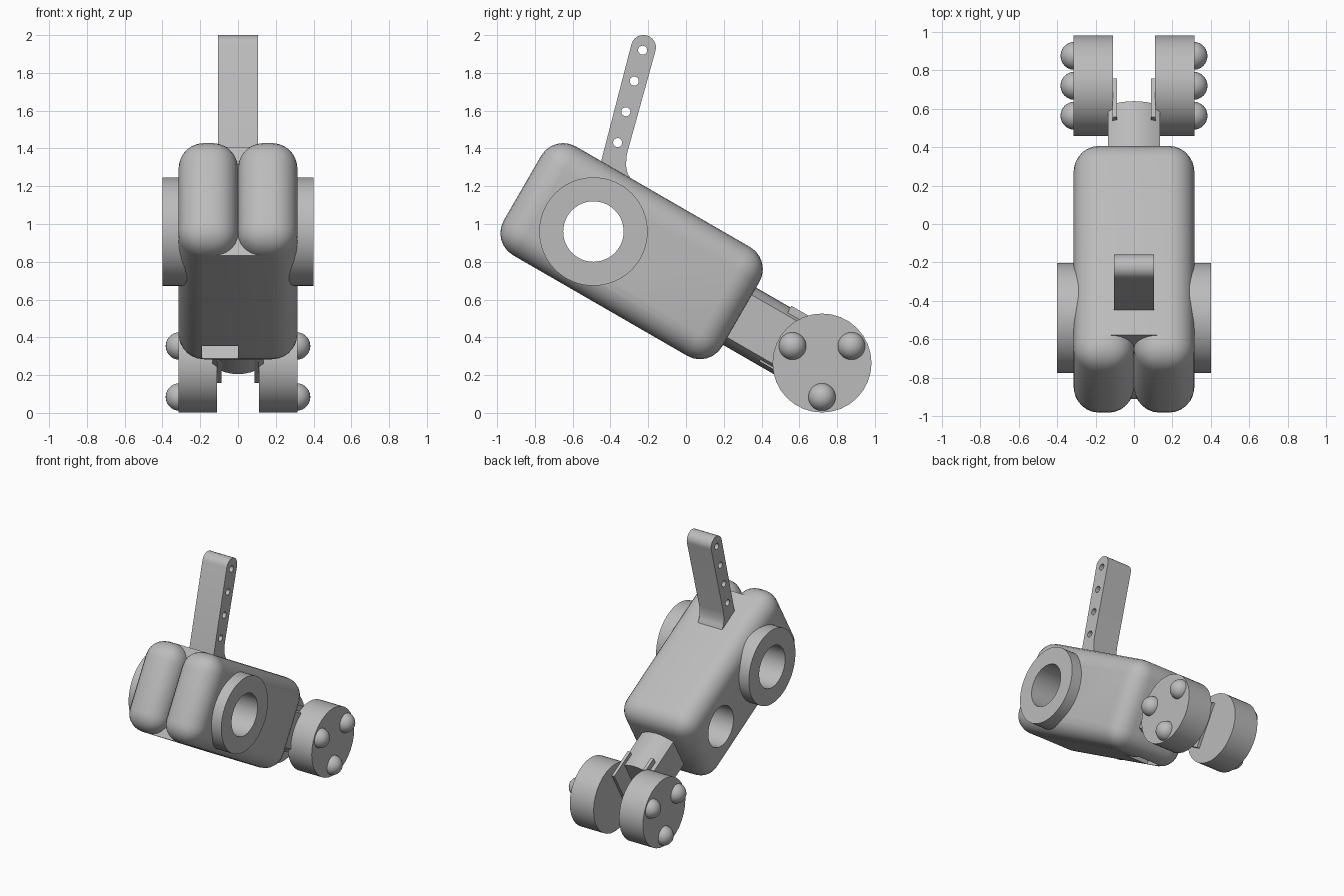
import bpy, bmesh, math
from mathutils import Matrix, Vector

cube = bpy.data.objects.get("Cube")
if cube:
    bpy.data.objects.remove(cube, do_unlink=True)

GREY = (0.5, 0.5, 0.5, 1)
mat = bpy.data.materials.new("plain grey")
mat.use_nodes = True
mat.diffuse_color = GREY
mat.node_tree.nodes["Principled BSDF"].inputs["Base Color"].default_value = GREY

# The body frame slopes down towards the back
TILT = Matrix.Rotation(math.radians(-30), 4, 'X')
FLAT = Matrix.Identity(4)


def finish(name, bm, frame=FLAT):
    bm.transform(frame)
    bmesh.ops.recalc_face_normals(bm, faces=bm.faces[:])
    me = bpy.data.meshes.new(name)
    bm.to_mesh(me)
    bm.free()
    me.materials.append(mat)
    ob = bpy.data.objects.new(name, me)
    bpy.context.collection.objects.link(ob)
    return ob


def activate(ob):
    bpy.ops.object.select_all(action='DESELECT')
    ob.select_set(True)
    bpy.context.view_layer.objects.active = ob


def smooth(ob):
    activate(ob)
    bpy.ops.object.shade_smooth_by_angle(angle=math.radians(32))
    return ob


def cut(ob, cutter):
    cutter.hide_render = True
    mod = ob.modifiers.new("cut", 'BOOLEAN')
    mod.operation = 'DIFFERENCE'
    mod.solver = 'EXACT'
    mod.object = cutter
    activate(ob)
    bpy.ops.object.modifier_apply(modifier=mod.name)
    bpy.data.objects.remove(cutter, do_unlink=True)


def box(name, lo, hi, round_edges=None, radius=0.0, frame=TILT):
    bm = bmesh.new()
    bmesh.ops.create_cube(bm, size=1)
    lo, hi = Vector(lo), Vector(hi)
    for v in bm.verts:
        v.co = [l + (c + 0.5) * (h - l) for l, h, c in zip(lo, hi, v.co)]
    if round_edges:
        edges = [e for e in bm.edges if round_edges((e.verts[0].co + e.verts[1].co) / 2)]
        bmesh.ops.bevel(bm, geom=edges, offset=radius, segments=6, profile=0.5,
                        affect='EDGES', clamp_overlap=True)
    return finish(name, bm, frame)


def prism(name, points, x0, x1):
    """Extrude a side profile of (y, z) points across x."""
    bm = bmesh.new()
    face = bm.faces.new([bm.verts.new((x0, y, z)) for y, z in points])
    ext = bmesh.ops.extrude_face_region(bm, geom=[face])["geom"]
    bmesh.ops.translate(bm, vec=(x1 - x0, 0, 0),
                        verts=[v for v in ext if isinstance(v, bmesh.types.BMVert)])
    return finish(name, bm)


def disc(name, centre, radius, x0, x1, sides=40):
    y, z = centre
    pts = [(y + radius * math.cos(2 * math.pi * i / sides),
            z + radius * math.sin(2 * math.pi * i / sides)) for i in range(sides)]
    return prism(name, pts, x0, x1)


HALF, FRONT, SPLIT, BACK, LOW, HIGH, R = 0.315, -1.345, -1.205, -0.01, 0.265, 0.93, 0.135
BORE = (-0.49, 0.96)

# Main body: all edges rounded except where it meets the split front
body = box("body", (-HALF, SPLIT, LOW), (HALF, BACK, HIGH),
           lambda m: m.y > SPLIT + 0.01, R)
cut(body, disc("bore_cutter", BORE, 0.22, -1, 1))
cut(body, disc("side_hole_cutter", (0.02, 0.667), 0.155, -0.5, 0.2))
cut(body, box("slot_cutter", (-0.19, -0.25, 0.1), (0, -0.1, 0.55)))
smooth(body)

# Two rounded front pads with a groove between them
for side, lo, hi in (("right", -HALF, 0), ("left", 0, HALF)):
    smooth(box(side + "_front_pad", (lo, FRONT, LOW), (hi, SPLIT, HIGH),
               lambda m: m.y < SPLIT - 0.01, R))

# Collar through the body with an open bore
collar = disc("collar", BORE, 0.287, -0.4, 0.4, 64)
cut(collar, disc("collar_cutter", BORE, 0.16, -1, 1, 48))
smooth(collar)

# Upright handle with rounded tip, flared foot and a row of pin holes
tip, lean = Vector((-0.225, 1.935)), math.radians(-15)
profile = [(tip.x + 0.066 * math.cos(lean + math.pi * i / 12),
            tip.y + 0.066 * math.sin(lean + math.pi * i / 12)) for i in range(13)]
profile += [(-0.455, 1.31), (-0.49, 1.16), (-0.28, 1.13), (-0.287, 1.23),
            (-0.31, 1.27), (-0.318, 1.31), (-0.313, 1.37)]
handle = prism("handle", profile, -0.105, 0.105)
for i in range(4):
    cut(handle, disc("pin_cutter", (-0.23 - 0.044 * i, 1.92 - 0.163 * i), 0.024, -1, 1, 20))
smooth(handle)

# Rear arm: flat sides with arched top and bottom, running along the slope
bm = bmesh.new()
section = []
for sign in (1, -1):
    for i in range(9):
        t = 1 - i / 4
        section.append((0.135 * t * sign, 0.585 + sign * (0.175 - 0.045 * t * t)))
face = bm.faces.new([bm.verts.new((x, -0.06, z)) for x, z in section])
ext = bmesh.ops.extrude_face_region(bm, geom=[face])["geom"]
bmesh.ops.translate(bm, vec=(0, 0.36, 0),
                    verts=[v for v in ext if isinstance(v, bmesh.types.BMVert)])
smooth(finish("rear_arm", bm, TILT))

# Wheels, their studs and the thin brackets joining them to the arm
AXLE = (0.72, 0.264)
for side, s in (("right", -1), ("left", 1)):
    box(side + "_bracket", (s * 0.1 - 0.012, 0.2, 0.43), (s * 0.1 + 0.012, 0.43, 0.77))
    smooth(disc(side + "_wheel", AXLE, 0.262, s * 0.11, s * 0.315, 32))
    for n, deg in enumerate((30, 150, 270)):
        a = math.radians(deg)
        bm = bmesh.new()
        bmesh.ops.create_uvsphere(bm, u_segments=24, v_segments=14, radius=0.073)
        spot = (s * 0.31, AXLE[0] + 0.18 * math.cos(a), AXLE[1] + 0.18 * math.sin(a))
        smooth(finish(f"{side}_stud_{n + 1}", bm, Matrix.Translation(spot)))
